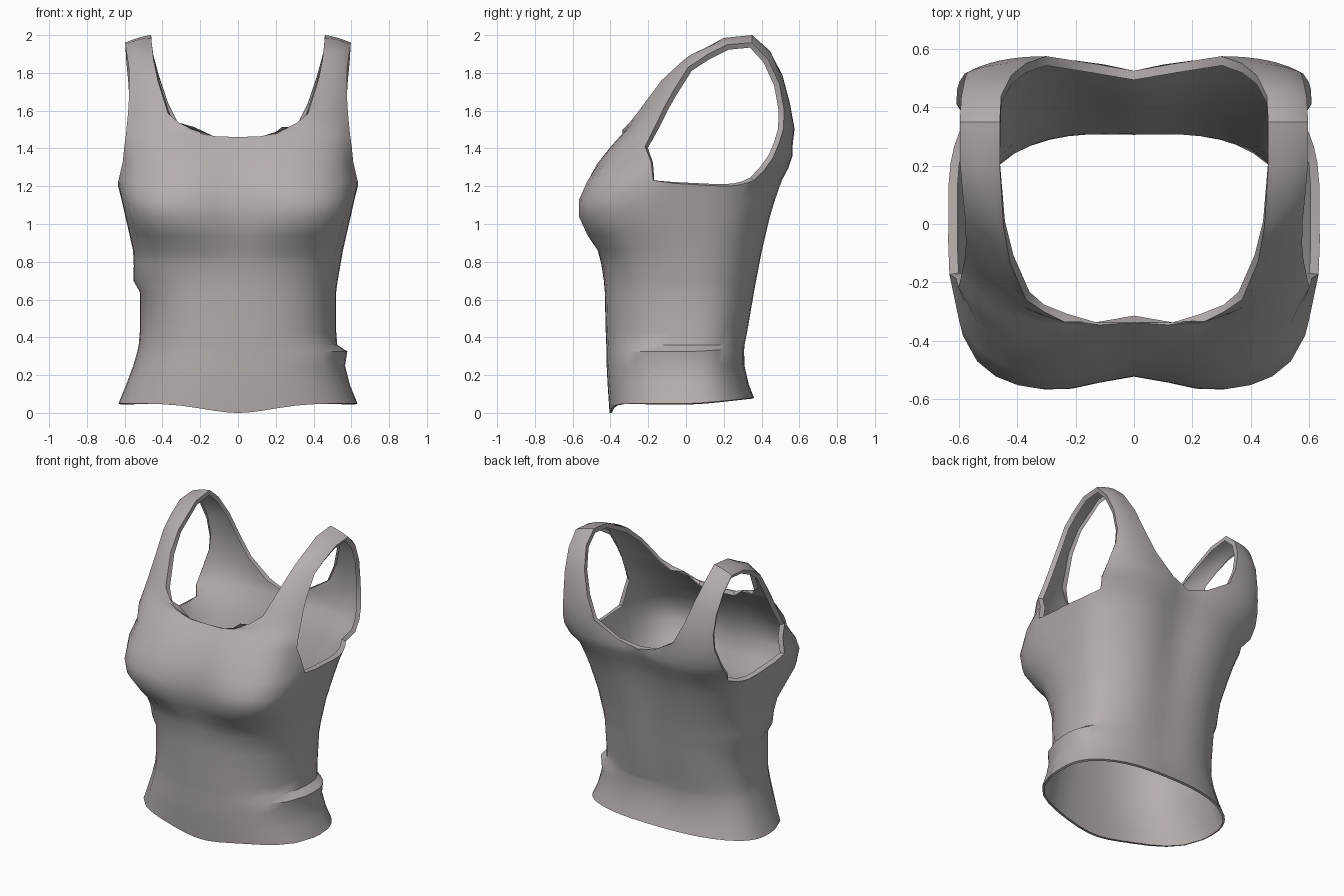
import bpy, bmesh, math

if "Cube" in bpy.data.objects:
    bpy.data.objects.remove(bpy.data.objects["Cube"])

RIM, HEM = 0.032, 0.015   # widths of the turned-in edges
YC = 0.03                 # depth of the side seam

# body rings: height, half width, front y, back y, front roundness, back roundness, bust dip
RINGS = [
    (0.05, .633, -.405, .362, .78, .84, .00),
    (0.15, .592, -.415, .338, .78, .83, .00),
    (0.25, .555, -.42, .318, .78, .82, .00),
    (0.325, .533, -.42, .318, .78, .82, .00),
    (0.36, .526, -.422, .322, .78, .82, .00),
    (0.43, .520, -.425, .338, .78, .82, .00),
    (0.64, .520, -.430, .378, .78, .82, .00),
    (0.70, .528, -.435, .390, .76, .82, .00),
    (0.78, .542, -.447, .406, .73, .81, .00),
    (0.86, .556, -.475, .422, .68, .80, .01),
    (0.94, .574, -.535, .440, .60, .77, .03),
    (1.04, .597, -.578, .462, .48, .73, .055),
    (1.13, .617, -.576, .488, .47, .69, .055),
    (1.23, .637, -.532, .520, .55, .63, .04),
]

# strips from neckline (or centre line) through a middle point to the armhole
FRONT_ROWS = [
    ((0, -.445, 1.32), (.41, -.435, 1.32), (.610, -.185, 1.33)),
    ((0, -.385, 1.40), (.40, -.378, 1.41), (.602, -.217, 1.41)),
    ((0, -.338, 1.46), (.40, -.325, 1.47), (.595, -.192, 1.46)),
    ((.13, -.337, 1.465), (.42, -.29, 1.51), (.590, -.17, 1.505)),
    ((.24, -.335, 1.50), (.44, -.255, 1.55), (.585, -.145, 1.555)),
    ((.31, -.30, 1.535), (.47, -.21, 1.60), (.580, -.117, 1.615)),
    ((.37, -.26, 1.585), (.49, -.145, 1.69), (.576, -.07, 1.70)),
    ((.425, -.13, 1.76), (.51, -.035, 1.82), (.578, .012, 1.83)),
    ((.447, -.01, 1.87), (.525, .06, 1.91), (.588, .11, 1.895)),
    ((.46, .20, 1.985), (.53, .21, 1.975), (.597, .22, 1.95)),
]
BACK_ROWS = [
    ((.46, .35, 2.0), (.53, .35, 1.985), (.597, .35, 1.96)),
    ((.455, .44, 1.92), (.53, .45, 1.90), (.592, .435, 1.87)),
    ((.42, .51, 1.79), (.51, .51, 1.76), (.580, .495, 1.74)),
    ((.37, .55, 1.64), (.48, .545, 1.62), (.572, .52, 1.60)),
    ((.30, .575, 1.50), (.46, .56, 1.50), (.580, .515, 1.50)),
    ((.14, .55, 1.40), (.42, .56, 1.43), (.597, .49, 1.42)),
    ((0, .525, 1.36), (.36, .56, 1.36), (.607, .46, 1.35)),
    ((0, .51, 1.30), (.36, .535, 1.295), (.608, .41, 1.28)),
]

# column angles from front centre to back centre
NP, NS = 8, 6
TA, TB = math.radians(81), math.radians(122)
ANGLES = [TA * (i / NP) ** 1.8 for i in range(NP)]
ANGLES += [TA + (TB - TA) * i / NS for i in range(NS)]
ANGLES += [math.pi - (math.pi - TB) * (1 - i / NP) ** 1.5 for i in range(NP + 1)]


def ring_points(ring, side):
    z, w, yf, yb, ef, eb, dip = ring
    pts = []
    for i, t in enumerate(ANGLES):
        s, c = max(math.sin(t), 0), math.cos(t)
        front = c > 0
        e = ef if front else eb
        # cloth folds: one low on the right side, one at the left ribs
        fold = 0
        if side > 0 and z in (0.25, 0.325):
            fold = (.046 if z == 0.325 else .012) * s ** 1.8
        if side < 0 and z in (0.70, 0.78):
            fold = (.026 if z == 0.70 else .01) * s ** 2 * (1 if front else s ** 4)
        x = (w + fold) * s ** e if s > 1e-6 else 0
        near = math.exp(-(x / .17) ** 2)
        if front:
            y = YC + (yf - YC) * c ** e + dip * near - fold * .3 * c
        else:
            y = YC + (yb - YC) * abs(c) ** e - .045 * min(1, z / 1.2) * near
        h = z
        if z == RINGS[0][0]:       # hem dips in front, rises behind
            h += -.05 * math.exp(-(x / .25) ** 2) if front else .03 * abs(c)
        if z == RINGS[-1][0] and NP < i < NP + NS:   # underarm scoop
            h -= .03 * math.sin(math.pi * (i - NP) / NS)
        if z == 0.325 and side > 0 and not front:    # fold climbs behind
            h += .02 * abs(c)
        pts.append((x * side, y, h))
    return pts


def row_points(row, side):
    """Quadratic curve through the three points of a strip."""
    out = []
    for i in range(NP + 1):
        u = i / NP
        a, b, c = (1 - u) * (1 - 2 * u), 4 * u * (1 - u), u * (2 * u - 1)
        p = [a * n + b * m + c * k for n, m, k in zip(*row)]
        out.append((p[0] * side, p[1], p[2]))
    return out


def add_grid(bm, rows):
    grid = [[bm.verts.new(p) for p in r] for r in rows]
    for r0, r1 in zip(grid, grid[1:]):
        for i in range(len(r0) - 1):
            bm.faces.new((r0[i], r0[i + 1], r1[i + 1], r1[i]))


bm = bmesh.new()
for side in (1, -1):
    body = [ring_points(r, side) for r in RINGS]
    add_grid(bm, body)
    # chest panel, over the shoulder strap, down the back panel
    top = body[-1]
    strip = [top[:NP + 1]]
    strip += [row_points(r, side) for r in FRONT_ROWS + BACK_ROWS]
    strip.append(top[:NP + NS - 1:-1])
    add_grid(bm, strip)
bmesh.ops.remove_doubles(bm, verts=bm.verts, dist=.0005)
bmesh.ops.recalc_face_normals(bm, faces=bm.faces)
# make sure the cloth faces outward
probe = max(bm.faces, key=lambda f: f.calc_center_median().x)
if probe.normal.x < 0:
    bmesh.ops.reverse_faces(bm, faces=bm.faces)
bm.normal_update()

# turned-in edges at neckline, armholes and hem
edges = [e for e in bm.edges if e.is_boundary]
inward = {}
for e in edges:
    for v in e.verts:
        inward[v.co.to_tuple(5)] = v.normal * -(RIM if v.co.z > .5 else HEM)
new = bmesh.ops.extrude_edge_only(bm, edges=edges)["geom"]
for v in new:
    if isinstance(v, bmesh.types.BMVert):
        v.co += inward[v.co.to_tuple(5)]
bmesh.ops.recalc_face_normals(bm, faces=bm.faces)

mesh = bpy.data.meshes.new("tank_top")
bm.to_mesh(mesh)
bm.free()
top_obj = bpy.data.objects.new("tank_top", mesh)
bpy.context.collection.objects.link(top_obj)

# cloth colour
cloth = bpy.data.materials.new("warm_grey_cloth")
cloth.diffuse_color = (.46, .42, .415, 1)
cloth.use_nodes = True
cloth.node_tree.nodes["Principled BSDF"].inputs["Base Color"].default_value = cloth.diffuse_color
mesh.materials.append(cloth)

# smooth cloth with crisp rims and folds
bpy.context.view_layer.objects.active = top_obj
top_obj.select_set(True)
bpy.ops.object.shade_smooth_by_angle(angle=math.radians(40))
